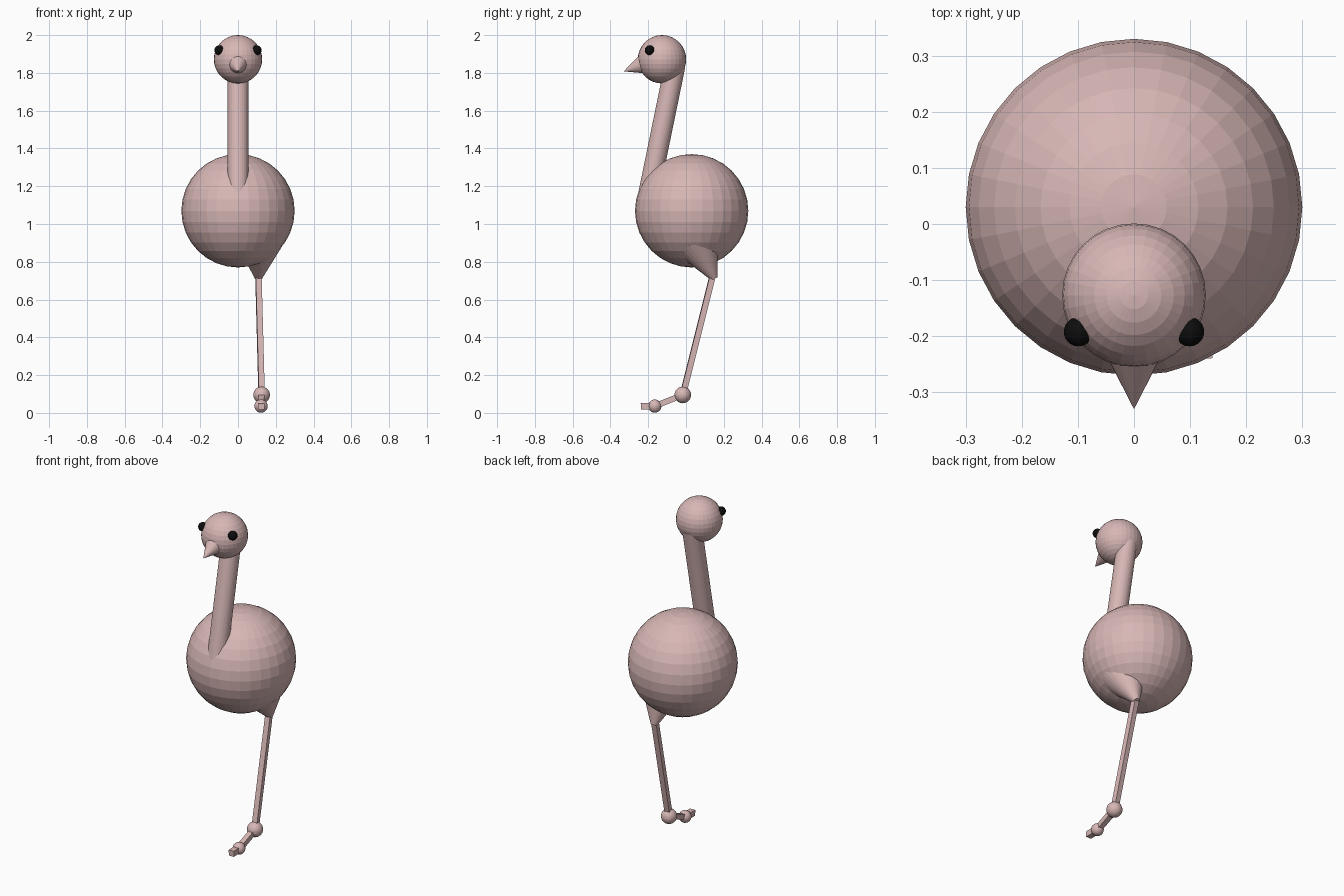
import bpy
from mathutils import Vector

if "Cube" in bpy.data.objects:
    bpy.data.objects.remove(bpy.data.objects["Cube"])


def material(name, rgb):
    m = bpy.data.materials.new(name)
    m.diffuse_color = (*rgb, 1)
    m.use_nodes = True
    m.node_tree.nodes["Principled BSDF"].inputs["Base Color"].default_value = m.diffuse_color
    return m


PINK = material("dusty pink", (0.68, 0.475, 0.465))
BLACK = material("black", (0.004, 0.004, 0.004))


def finish(name, mat):
    ob = bpy.context.object
    ob.name = name
    ob.data.materials.append(mat)
    return ob


def ball(name, centre, radius, mat=PINK, seg=32, rings=16):
    bpy.ops.mesh.primitive_uv_sphere_add(segments=seg, ring_count=rings, radius=radius, location=centre)
    return finish(name, mat)


def taper(name, a, b, ra, rb, sides=32):
    """Cylinder or cone running from point a to point b."""
    a, b = Vector(a), Vector(b)
    bpy.ops.mesh.primitive_cone_add(vertices=sides, radius1=ra, radius2=rb, depth=(b - a).length,
                                    location=(a + b) / 2)
    ob = finish(name, PINK)
    ob.rotation_euler = (b - a).to_track_quat('Z', 'Y').to_euler()
    return ob


def bar(name, a, b, width):
    """Square bar running from point a to point b."""
    a, b = Vector(a), Vector(b)
    bpy.ops.mesh.primitive_cube_add(size=1, location=(a + b) / 2)
    ob = finish(name, PINK)
    ob.scale = (width, width, (b - a).length)
    ob.rotation_euler = (b - a).to_track_quat('Z', 'Y').to_euler()
    return ob


# Body, neck and head
ball("body", (0, 0.03, 1.07), 0.3)
taper("neck", (0, -0.21, 1.10), (0, -0.058, 1.84), 0.055, 0.055)
ball("head", (0, -0.127, 1.872), 0.128)

# Beak and eyes
taper("beak", (0, -0.227, 1.846), (0, -0.33, 1.808), 0.052, 0)
for side, label in ((-1, "left"), (1, "right")):
    ball(label + "_eye", (side * 0.099, -0.192, 1.92), 0.026, BLACK)

# Single leg on the +x side
ankle, knuckle = (0.125, -0.017, 0.095), (0.122, -0.165, 0.036)
taper("thigh", (0.115, 0.053, 0.908), (0.108, 0.15, 0.71), 0.128, 0.018)
bar("shin", (0.108, 0.142, 0.73), ankle, 0.031)
ball("ankle", ankle, 0.044)
bar("foot", ankle, knuckle, 0.031)
ball("toe_joint", knuckle, 0.035)
bar("toe", knuckle, (0.123, -0.239, 0.034), 0.034)
